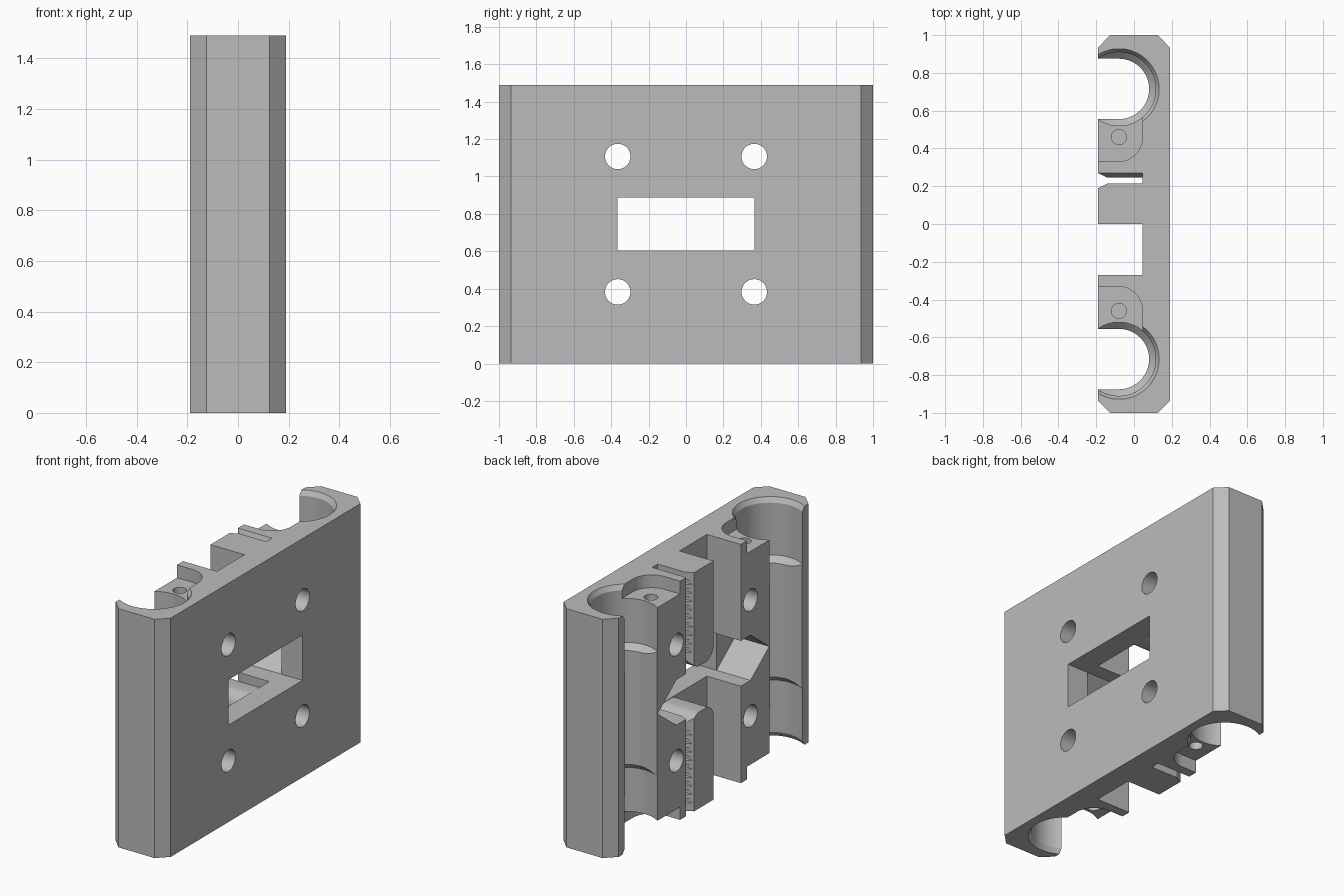
import bpy
import bmesh
from math import sin, cos, pi, radians

H = 1.49            # overall height
BACK = 0.045        # depth of the channel floor
ROD_X, ROD_Y = -0.08, 0.715
SCENE = bpy.context.scene

cube = bpy.data.objects.get("Cube")
if cube:
    bpy.data.objects.remove(cube, do_unlink=True)

grey = bpy.data.materials.new("light grey plastic")
grey.use_nodes = True
grey.diffuse_color = (0.5, 0.5, 0.5, 1)
grey.node_tree.nodes["Principled BSDF"].inputs["Base Color"].default_value = (0.5, 0.5, 0.5, 1)


def finish(name, bm):
    bmesh.ops.recalc_face_normals(bm, faces=bm.faces[:])
    mesh = bpy.data.meshes.new(name)
    bm.to_mesh(mesh)
    bm.free()
    mesh.materials.append(grey)
    ob = bpy.data.objects.new(name, mesh)
    SCENE.collection.objects.link(ob)
    return ob


def prism(name, pts, axis, lo, hi):
    """Extrude a 2D outline: (x, y) along z or (y, z) along x."""
    bm = bmesh.new()
    place = (lambda p, h: (p[0], p[1], h)) if axis == "z" else (lambda p, h: (h, p[0], p[1]))
    a = [bm.verts.new(place(p, lo)) for p in pts]
    b = [bm.verts.new(place(p, hi)) for p in pts]
    bm.faces.new(a)
    bm.faces.new(b)
    for i in range(len(pts)):
        j = (i + 1) % len(pts)
        bm.faces.new((a[i], a[j], b[j], b[i]))
    return finish(name, bm)


def lathe(name, profile, cx, cy, n=64):
    """Closed solid from (radius, z) pairs around a vertical axis."""
    bm = bmesh.new()
    rings = [[bm.verts.new((cx + r * cos(2 * pi * (i + 0.5) / n), cy + r * sin(2 * pi * (i + 0.5) / n), z))
              for i in range(n)] for r, z in profile]
    bm.faces.new(rings[0])
    bm.faces.new(rings[-1])
    for a, b in zip(rings, rings[1:]):
        for i in range(n):
            j = (i + 1) % n
            bm.faces.new((a[i], a[j], b[j], b[i]))
    return finish(name, bm)


def arc(cx, cy, r, start, end, n):
    return [(cx + r * cos(radians(start + (end - start) * i / n)),
             cy + r * sin(radians(start + (end - start) * i / n))) for i in range(n + 1)]


def cut(target, cutter):
    cutter.hide_render = True
    mod = target.modifiers.new("cut", "BOOLEAN")
    mod.operation, mod.solver, mod.object = "DIFFERENCE", "EXACT", cutter
    bpy.context.view_layer.objects.active = target
    bpy.ops.object.modifier_apply(modifier=mod.name)
    bpy.data.objects.remove(cutter, do_unlink=True)


def smooth(ob):
    bpy.ops.object.select_all(action="DESELECT")
    ob.select_set(True)
    bpy.context.view_layer.objects.active = ob
    bpy.ops.object.shade_smooth_by_angle(angle=radians(25))


# Carriage body with chamfered corners and the belt channel
body = prism("carriage_body", [
    (-0.19, -0.935), (-0.125, -1), (0.125, -1), (0.19, -0.935),
    (0.19, 0.935), (0.125, 1), (-0.125, 1), (-0.19, 0.935),
    (-0.19, 0.27), (-0.14, 0.245), (BACK, 0.245), (BACK, -0.27), (-0.19, -0.27)], "z", 0, H)

# Central window, with pointed ends on the channel side
W, LO, HI = 0.365, 0.605, 0.888
MID = (LO + HI) / 2
cut(body, prism("window_cutter", [(-W, LO), (W, LO), (W, HI), (-W, HI)], "x", -0.3, 0.3))
cut(body, prism("notch_cutter", [(-W, LO), (W, LO), (0.55, MID), (W, HI), (-W, HI), (-0.55, MID)],
                "x", -0.3, BACK))

for s in (-1, 1):
    # Rod channel open to one face
    u_shape = [(-0.3, 0.16)] + arc(0, 0, 0.16, 90, -90, 32) + [(-0.3, -0.16)]
    cut(body, prism("rod_cutter", [(ROD_X + x, s * ROD_Y + y) for x, y in u_shape], "z", -0.1, H + 0.1))

    for top in (False, True):
        def flip(z):
            return H - z if top else z

        # Bearing pocket with a chamfered mouth and a sloped inner ledge
        pocket = [(0.219, -0.01), (0.195, 0.03), (0.195, 0.355), (0.155, 0.395)]
        cut(body, lathe("pocket_cutter", [(r, flip(z)) for r, z in pocket], ROD_X, s * ROD_Y))

        # Rounded recess beside the pocket, with a blind screw hole
        outline = [(-0.3, 0.33)] + arc(BACK - 0.13, 0.46, 0.13, -90, 0, 12) + [(BACK, ROD_Y), (-0.3, ROD_Y)]
        z0, z1 = sorted((flip(-0.1), flip(0.08)))
        cut(body, prism("recess_cutter", [(x, s * y) for x, y in outline], "z", z0, z1))
        cut(body, lathe("screw_cutter", [(0.04, flip(-0.1)), (0.04, flip(0.3))], ROD_X, s * 0.46, 32))

        # Mounting hole through the whole thickness
        cut(body, prism("hole_cutter", arc(s * W, flip(0.383), 0.068, 0, 352.5, 47), "x", -0.3, 0.3))

# Sloped belt entry at both ends of the slot
for z, d in ((H, 1), (0, -1)):
    cut(body, prism("entry_cutter", [(0.23, z + d * 0.01), (0.274, z + d * 0.01), (0.27, z),
                                     (0.245, z - d * 0.06), (0.23, z - d * 0.06)], "x", -0.3, BACK))
smooth(body)

# Toothed belt clips with rounded inner ends
WIDE, R, PITCH = 0.215, 0.08, 0.053
for name, top in (("upper_belt_clip", True), ("lower_belt_clip", False)):
    outline = [(0, H)] + arc(R, HI + R, R, 180, 270, 10) + arc(WIDE - R, HI + R, R, 270, 360, 10)
    for i in range(9):
        z = HI + R + 0.02 + i * PITCH
        outline += [(WIDE, z), (WIDE - 0.02, z + 0.004), (WIDE - 0.02, z + 0.026), (WIDE, z + 0.03)]
    outline.append((WIDE, H))
    clip = prism(name, [(y, z if top else H - z) for y, z in outline], "x", -0.19, BACK)
    cut(clip, prism("mouth_cutter", [(-0.2, 0.185), (-0.13, 0.22), (-0.2, 0.22)], "z", -0.1, H + 0.1))
    smooth(clip)
